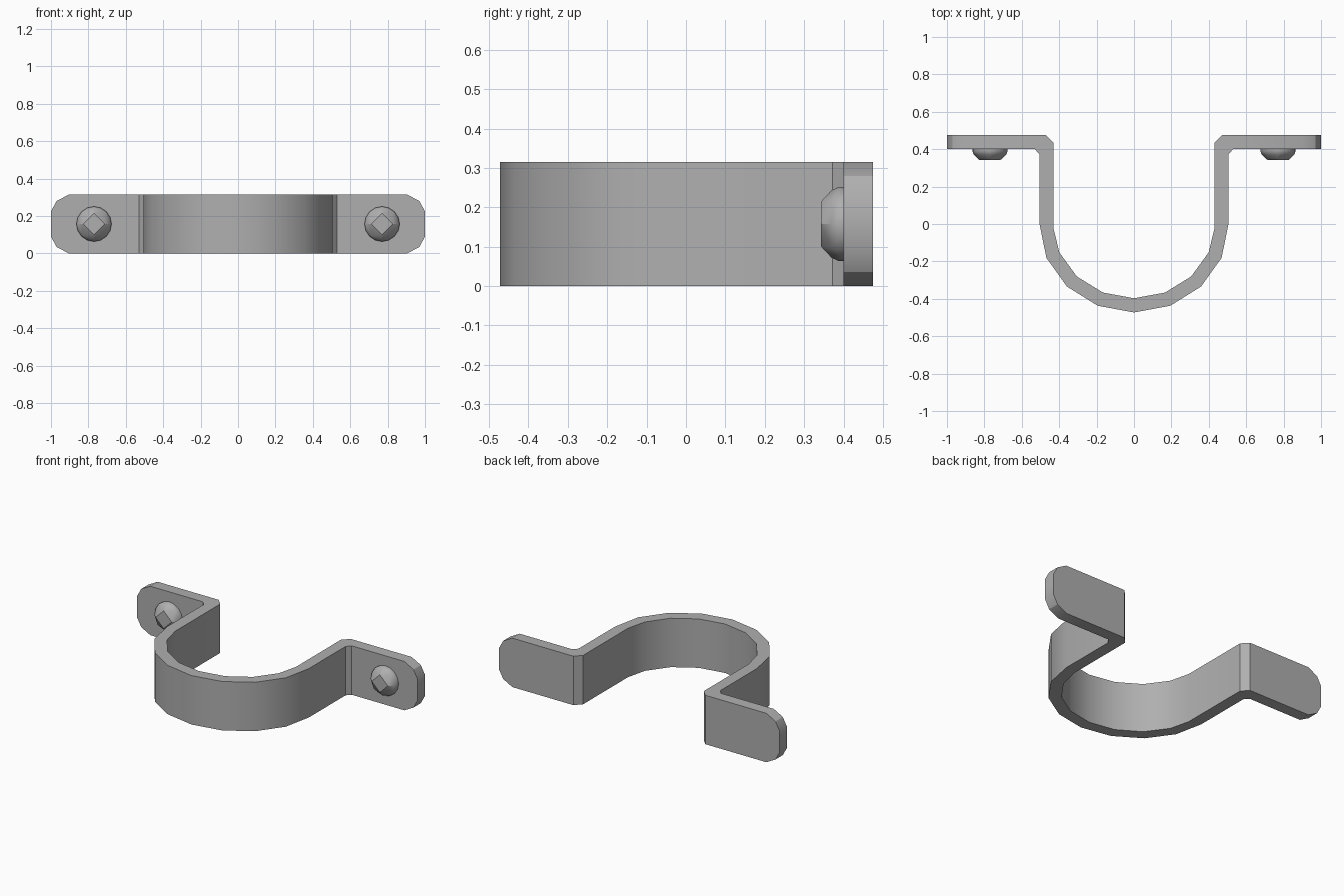
import bpy, bmesh
from math import cos, sin, pi, radians

cube = bpy.data.objects.get("Cube")
if cube:
    bpy.data.objects.remove(cube)

HEIGHT = 0.315
MID = HEIGHT / 2

metal = bpy.data.materials.new("grey metal")
metal.use_nodes = True
metal.diffuse_color = (0.43, 0.43, 0.43, 1)
metal.node_tree.nodes["Principled BSDF"].inputs["Base Color"].default_value = (0.43, 0.43, 0.43, 1)


def finish(name, bm, smooth):
    bmesh.ops.recalc_face_normals(bm, faces=bm.faces)
    mesh = bpy.data.meshes.new(name)
    bm.to_mesh(mesh)
    bm.free()
    mesh.materials.append(metal)
    obj = bpy.data.objects.new(name, mesh)
    bpy.context.collection.objects.link(obj)
    if smooth:
        bpy.ops.object.select_all(action="DESELECT")
        obj.select_set(True)
        bpy.context.view_layer.objects.active = obj
        bpy.ops.object.shade_smooth_by_angle(angle=radians(30))
    return obj


# Clamp band: each station is (outer point, inner point, edge inset)
half = []
for i in range(4):
    a = i * pi / 8
    half.append(((0.507 * sin(a), -0.473 * cos(a)), (0.432 * sin(a), -0.397 * cos(a)), 0))
half += [
    ((0.505, 0), (0.43, -0.025), 0),            # end of the arc
    ((0.505, 0.372), (0.43, 0.433), 0),         # chamfered bend
    ((0.53, 0.4), (0.47, 0.475), 0),
    ((0.905, 0.4), (0.905, 0.475), 0),          # rounded tab
    ((0.97, 0.4), (0.97, 0.475), 0.035),
    ((1.0, 0.4), (1.0, 0.475), 0.09),
]
mirrored = [((-o[0], o[1]), (-i[0], i[1]), d) for o, i, d in half[:0:-1]]

bm = bmesh.new()
rings = []
for outer, inner, inset in mirrored + half:
    low, high = inset, HEIGHT - inset
    rings.append([bm.verts.new(p) for p in (
        (*outer, low), (*outer, high), (*inner, high), (*inner, low))])
for r, s in zip(rings, rings[1:]):
    for k in range(4):
        n = (k + 1) % 4
        bm.faces.new((r[k], r[n], s[n], s[k]))
bm.faces.new(rings[0])
bm.faces.new(rings[-1])
finish("clamp_band", bm, True)

# Faceted rivet heads on the front of each tab: (sides, radius, y) per ring
for name, x in (("left_rivet", 0.77), ("right_rivet", -0.77)):
    bm = bmesh.new()
    for sides, radius, y in ((16, 0.094, 0.405), (16, 0.094, 0.388),
                             (8, 0.086, 0.37), (4, 0.057, 0.343)):
        for k in range(sides):
            a = 2 * pi * k / sides
            bm.verts.new((x + radius * cos(a), y, MID + radius * sin(a)))
    bmesh.ops.convex_hull(bm, input=bm.verts)
    finish(name, bm, True)
